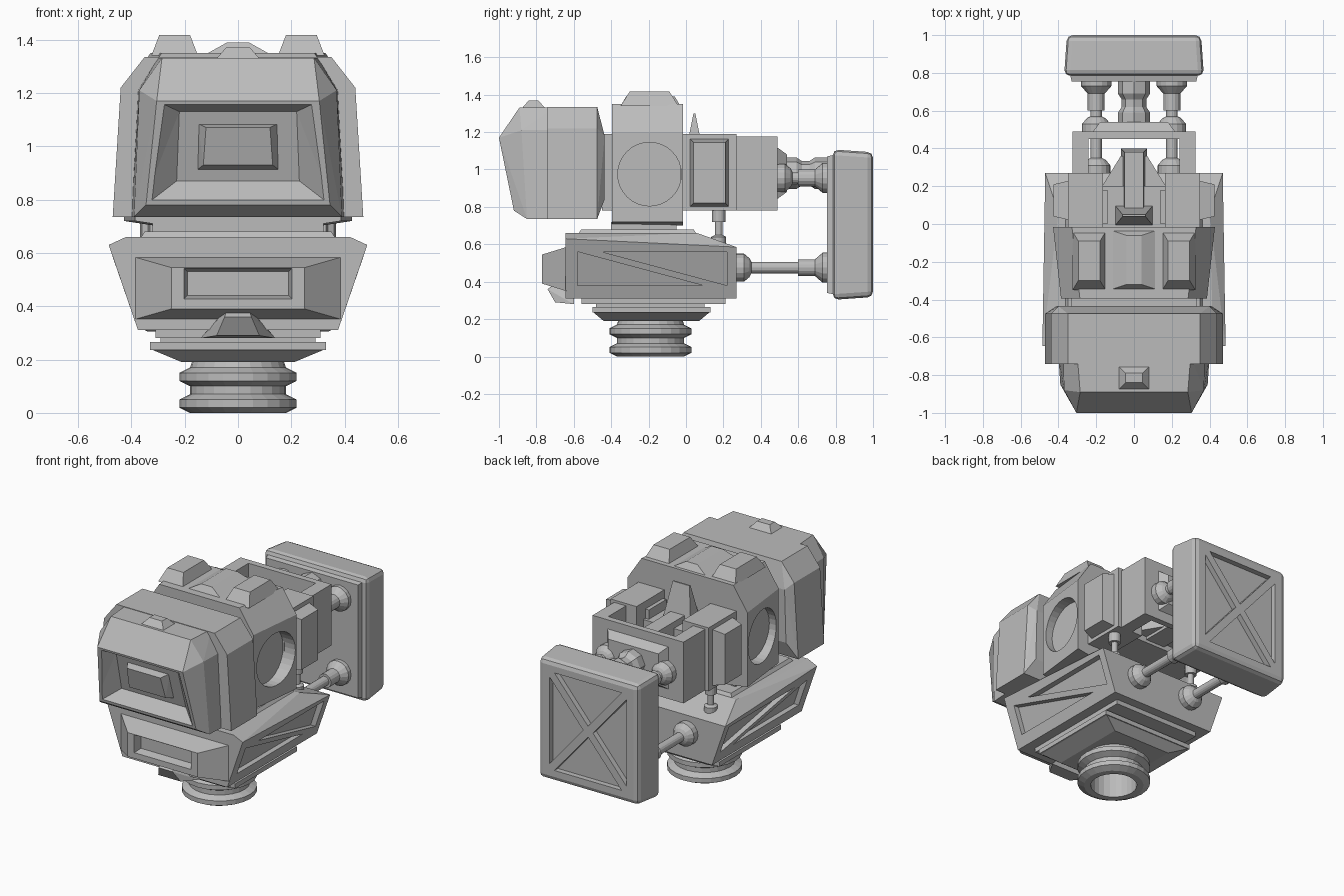
import bpy, bmesh, math
from mathutils import Vector

cube = bpy.data.objects.get("Cube")
if cube:
    bpy.data.objects.remove(cube)

GREY = (.5, .5, .5, 1)
grey = bpy.data.materials.new("plain_grey")
grey.use_nodes = True
grey.diffuse_color = GREY
grey.node_tree.nodes["Principled BSDF"].inputs["Base Color"].default_value = GREY

SIDES = {"right": -1, "left": 1}
FACES = {"side": (0, 1), "front": (1, 0), "back": (1, 1), "bottom": (2, 0), "top": (2, 1)}


def finish(name, bm):
    """Turn a bmesh into a grey object."""
    bmesh.ops.recalc_face_normals(bm, faces=bm.faces)
    mesh = bpy.data.meshes.new(name)
    bm.to_mesh(mesh)
    bm.free()
    mesh.materials.append(grey)
    part = bpy.data.objects.new(name, mesh)
    bpy.context.collection.objects.link(part)
    return part


def solid(name, points):
    """Convex solid around points, with flat polygons."""
    bm = bmesh.new()
    for point in points:
        bm.verts.new(point)
    bmesh.ops.convex_hull(bm, input=bm.verts)
    loose = [v for v in bm.verts if not v.link_faces]
    bmesh.ops.delete(bm, geom=loose, context='VERTS')
    bmesh.ops.dissolve_limit(bm, angle_limit=.02, verts=bm.verts, edges=bm.edges)
    return finish(name, bm)


def both(points):
    """Points together with their mirror images across the middle."""
    return [(sign * x, y, z) for x, y, z in points for sign in SIDES.values()]


def block(name, x, y, z, taper="top", inset=0):
    """Box whose tapered face is drawn in; a single x is a half width."""
    spans = (x if isinstance(x, tuple) else (-x, x), y, z)
    axis, end = FACES[taper]
    insets = list(inset) if isinstance(inset, tuple) else [inset, inset]
    insets.insert(axis, 0)
    points = []
    for i in (0, 1):
        for j in (0, 1):
            for k in (0, 1):
                pick = (i, j, k)
                point = [span[n] for span, n in zip(spans, pick)]
                if pick[axis] == end:
                    for a in range(3):
                        middle = sum(spans[a]) / 2
                        point[a] -= math.copysign(insets[a], point[a] - middle)
                points.append(point)
    return solid(name, points)


def pair(name, x, y, z, **shape):
    """Mirrored pair of blocks; x runs from the inner to the outer side."""
    for side, sign in SIDES.items():
        block(f"{side}_{name}", (sign * x[0], sign * x[1]), y, z, **shape)


def lathe(name, axis, centre, profile, sides=16, hollow=False):
    """Revolve (radius, position) pairs about an axis."""
    bm = bmesh.new()
    rings = []
    for radius, position in profile:
        ring = []
        for i in range(sides):
            angle = math.tau * i / sides
            point = [radius * math.cos(angle), radius * math.sin(angle)]
            point.insert(axis, position)
            ring.append(bm.verts.new(Vector(point) + Vector(centre)))
        rings.append(ring)
    joins = list(zip(rings, rings[1:]))
    if hollow:
        joins.append((rings[-1], rings[0]))
    else:
        bm.faces.new(rings[0])
        bm.faces.new(rings[-1])
    for a, b in joins:
        for i in range(sides):
            bm.faces.new((a[i - 1], a[i], b[i], b[i - 1]))
    return finish(name, bm)


def cut(target, cutters):
    """Subtract cutters from a part, then discard them."""
    for cutter in cutters:
        cutter.hide_render = True
        modifier = target.modifiers.new("cut", 'BOOLEAN')
        modifier.operation, modifier.solver = 'DIFFERENCE', 'EXACT'
        modifier.object = cutter
    depsgraph = bpy.context.evaluated_depsgraph_get()
    mesh = bpy.data.meshes.new_from_object(target.evaluated_get(depsgraph))
    target.modifiers.clear()
    target.data = mesh
    for cutter in cutters:
        bpy.data.objects.remove(cutter)


# Turning neck: a hollow tube with two raised rings
tube = []
for z in (0, .1):
    tube += [(.18, z), (.22, z + .02), (.22, z + .05), (.18, z + .07)]
lathe("neck", 2, (0, -.19, 0), tube + [(.17, .2), (.14, .2), (.14, 0)], sides=24, hollow=True)

# Stepped flange under the chassis
block("flange_slope", .33, (-.5, .13), (.19, .24), taper="bottom", inset=(.12, .06))
block("flange_rim", .33, (-.5, .13), (.235, .265))
block("flange_middle", .29, (-.48, .1), (.26, .29))
block("flange_upper", .31, (-.56, .21), (.28, .32))

# Lower chassis, each side recessed around a diagonal brace
chassis = solid("chassis", both([
    (.375, -.645, .31), (.375, .27, .31), (.485, -.645, .63), (.47, .27, .585),
    (.42, -.645, .66), (.4, .06, .66)]))
cutters = []
for sign in SIDES.values():
    for turn in (-1, 1):
        cutters.append(solid("cutter", [
            (sign * (.43 + turn * v / 3 + depth), turn * u - .18, turn * v + .47)
            for u, v in ((-.4, .09), (-.4, -.09), (.27, -.09)) for depth in (-.035, .1)]))
cut(chassis, cutters)
block("chassis_deck", .37, (-.58, .06), (.65, .68), inset=.02)

# Chassis nose with a slot, and the chin below it
nose = block("chassis_nose", .39, (-.77, -.64), (.35, .585), taper="front", inset=(.14, .04))
slot = block("cutter", .21, (-.8, -.72), (.42, .55), taper="back", inset=.02)
cut(nose, [slot])
solid("chin", both([(.05, -.74, .36), (.04, -.7, .39), (.08, -.7, .29), (.14, -.6, .28), (.05, -.6, .39)]))

# Pivot and central hull with round side wells
block("pivot", .32, (-.4, -.05), (.66, .72))
hull = solid("hull", both([
    (x + y / 9, y, z) for x, z in ((.3, .7), (.43, .72), (.43, 1.2), (.33, 1.35)) for y in (-.395, -.015)]))
cut(hull, [lathe("cutter", 0, (sign * .42, -.195, .975), [(.17, -.08), (.17, .08)], sides=32)
           for sign in SIDES.values()])

# Roof hatches, ridge and rear wedge of the hull
pair("hatch", (.15, .325), (-.35, -.04), (1.34, 1.418), inset=(.03, .05))
block("hull_ridge", .13, (-.35, -.03), (1.34, 1.39), inset=(.09, .03))
block("hull_wedge", .11, (-.02, .11), (1, 1.3), inset=(.05, .06))

# Head: collar, wide shell and narrower front
block("head_collar", .33, (-.45, -.38), (.78, 1.19))
shell = [(x, y, z) for x, z in ((.47, .735), (.44, 1.22), (.35, 1.335)) for y in (-.74, -.475)]
solid("head_shell", both(shell + [(.41, -.435, .84), (.4, -.435, 1.18)]))
head = solid("head_front", both([
    (.4, -.7, .735), (.375, -.7, 1.21), (.3, -.7, 1.332), (.39, -.85, .735), (.345, -.92, .78),
    (.305, -1, 1.17), (.37, -.88, 1.21), (.285, -.89, 1.332)]))

# Visor recess, its raised plate and the knob on top
cut(head, [solid("cutter", both([
    (.295, -1.02, 1.165), (.36, -.95, .77), (.22, -.93, 1.13), (.23, -.86, .87)]))])
solid("visor_plate", both([
    (x, -.62 - z * .275 + depth, z)
    for x, z, depth in ((.15, 1.085, .01), (.155, .91, .01), (.12, 1.07, -.05), (.13, .93, -.05))]))
block("head_knob", .08, (-.875, -.755), (1.33, 1.37), inset=.035)

# Open engine frame behind the hull
block("engine_rear_wall", .325, (.45, .49), (.78, 1.175))
block("engine_rear_boss", .22, (.485, .54), (.84, 1.12), taper="back", inset=.04)
block("engine_core", .17, (-.03, .2), (.8, 1.08))
block("engine_arch", .2, (.15, .36), (.84, 1), taper="back", inset=(.13, 0))
block("engine_fin", .07, (0, .4), (.82, 1.12), inset=.02)
pair("engine_wall", (.24, .325), (.2, .47), (.78, 1.175))
pair("engine_block", (.165, .35), (-.03, .27), (.78, 1.19))
pair("engine_step", (.14, .2), (0, .18), (.82, 1.14))
pair("engine_pod", (.34, .425), (.02, .23), (.8, 1.165), taper="side", inset=.02)

# Pistons, and struts that reach back to the rear plate
for side, sign in SIDES.items():
    lathe(f"{side}_piston", 2, (sign * .3, .175, 0),
          [(.04, .56), (.04, .64), (.02, .65), (.02, .72), (.036, .72), (.036, .8)])
    for level, z, start in (("lower", .475, .26), ("upper", .955, .48)):
        socket = [(.075, start), (.075, start + .05), (.05, start + .08), (.03, start + .09)]
        sleeve = [(.03, .6), (.045, .6), (.045, .69), (.08, .73), (.08, .78)]
        lathe(f"{side}_{level}_strut", 1, (sign * .2, 0, z), socket + sleeve)
waist = [(.085, .53), (.085, .59), (.065, .62), (.065, .66), (.085, .69), (.085, .78)]
lathe("centre_link", 1, (0, 0, .98), waist, sides=8)

# Rounded rear plate with four recesses that leave a cross brace
block("rear_plate_face", .34, (.755, .8), (.33, 1.08), taper="front", inset=.01)
plate = block("rear_plate", .37, (.785, 1), (.303, 1.107), taper="back", inset=.015)
rounding = plate.modifiers.new("rounding", 'BEVEL')
rounding.width, rounding.segments = .03, 2
WIDE, HIGH, GAP, MIDDLE = .275, .315, .035, .705
cutters = []
for sign in SIDES.values():
    side_recess = [(WIDE, HIGH - GAP), (WIDE, GAP - HIGH), (GAP, 0)]
    end_recess = [(WIDE - GAP, HIGH), (GAP - WIDE, HIGH), (0, GAP)]
    for corners in (side_recess, end_recess):
        cutters.append(solid("cutter", [
            (sign * x, y, MIDDLE + sign * z) for x, z in corners for y in (.965, 1.05)]))
cut(plate, cutters)
